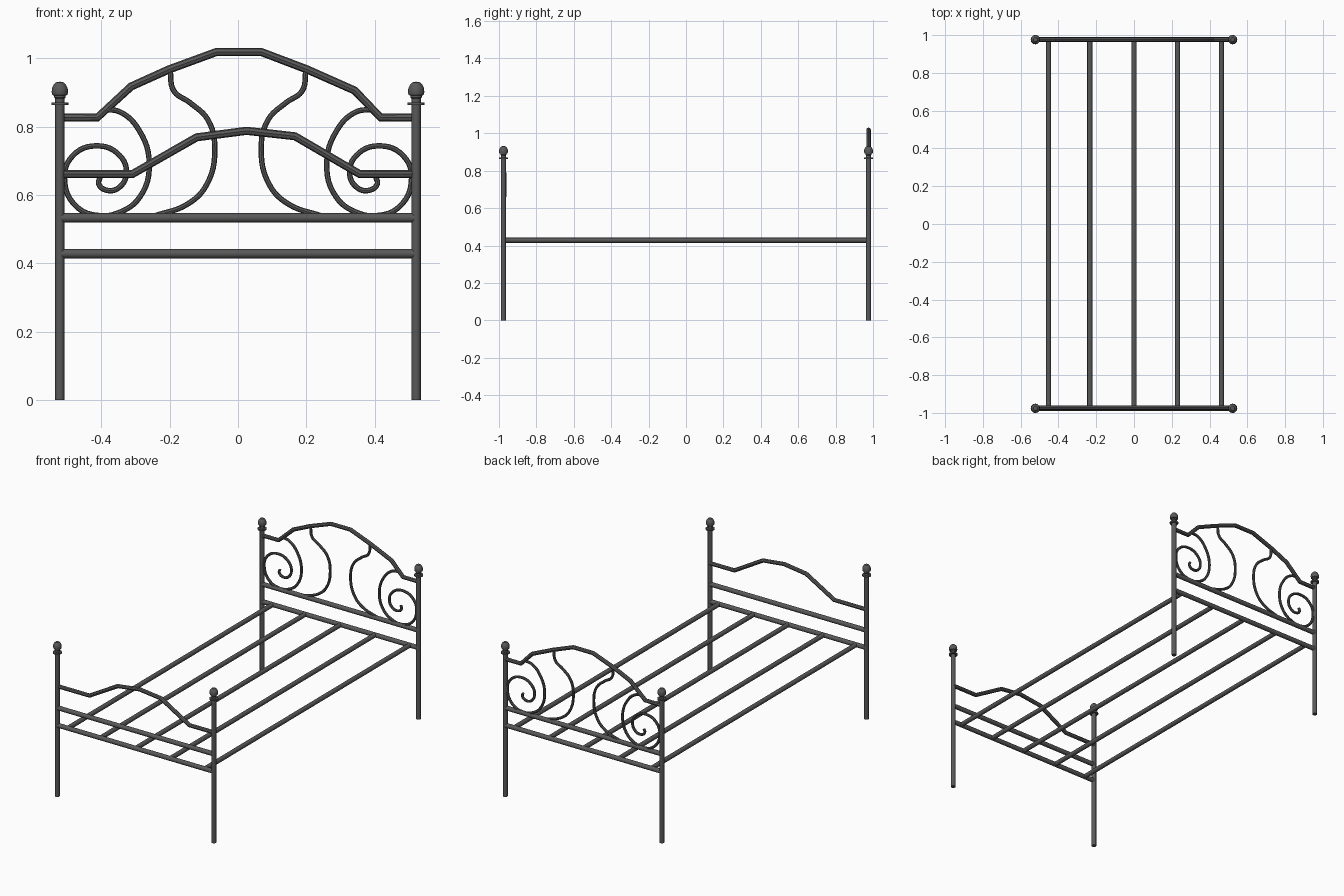
import bpy, bmesh, math

if "Cube" in bpy.data.objects:
    bpy.data.objects.remove(bpy.data.objects["Cube"])

PX, PY = 0.522, 0.976   # post positions

# Dark iron
iron = bpy.data.materials.new("dark_iron")
iron.diffuse_color = (0.1, 0.1, 0.1, 1)
iron.use_nodes = True
iron.node_tree.nodes["Principled BSDF"].inputs["Base Color"].default_value = iron.diffuse_color


def finish(ob, name):
    ob.name = name
    bpy.ops.object.select_all(action='DESELECT')
    ob.select_set(True)
    bpy.context.view_layer.objects.active = ob
    if ob.type == 'CURVE':
        bpy.ops.object.convert(target='MESH')
        ob = bpy.context.view_layer.objects.active
    ob.data.materials.clear()
    ob.data.materials.append(iron)
    bpy.ops.object.shade_smooth_by_angle(angle=math.radians(35))
    return ob


def tube(name, pts, r, smooth=False, sides=8):
    """Round bar along 3D points, mitred or smoothly curved."""
    cu = bpy.data.curves.new(name, 'CURVE')
    cu.dimensions = '3D'
    cu.bevel_depth = r
    cu.bevel_resolution = (sides - 4) // 2
    cu.use_fill_caps = True
    cu.resolution_u = 6
    if smooth:
        sp = cu.splines.new('BEZIER')
        sp.bezier_points.add(len(pts) - 1)
        for bp, p in zip(sp.bezier_points, pts):
            bp.co = p
            bp.handle_left_type = bp.handle_right_type = 'AUTO'
    else:
        sp = cu.splines.new('POLY')
        sp.points.add(len(pts) - 1)
        for pt, p in zip(sp.points, pts):
            pt.co = (*p, 1)
    ob = bpy.data.objects.new(name, cu)
    bpy.context.collection.objects.link(ob)
    return finish(ob, name)


def flat_tube(name, pts, y, r, smooth=False, sides=8):
    """Bar along (x, z) points in the plane y."""
    return tube(name, [(x, y, z) for x, z in pts], r, smooth, sides)


def lathe(name, profile, x, y, sides=12):
    bm = bmesh.new()
    vs = [bm.verts.new((r, 0, z)) for r, z in profile]
    es = [bm.edges.new(p) for p in zip(vs, vs[1:])]
    bmesh.ops.spin(bm, geom=vs + es, axis=(0, 0, 1), cent=(0, 0, 0),
                   angle=math.tau, steps=sides, use_duplicate=False)
    bmesh.ops.remove_doubles(bm, verts=bm.verts, dist=1e-5)
    bmesh.ops.recalc_face_normals(bm, faces=bm.faces)
    me = bpy.data.meshes.new(name)
    bm.to_mesh(me)
    bm.free()
    ob = bpy.data.objects.new(name, me)
    ob.location = (x, y, 0)
    bpy.context.collection.objects.link(ob)
    return finish(ob, name)


# Posts with collar and acorn finial
post = [(0, 0), (0.0135, 0), (0.0135, 0.863), (0.025, 0.863), (0.025, 0.871),
        (0.0135, 0.871), (0.0135, 0.882), (0.017, 0.886), (0.017, 0.891),
        (0.022, 0.893), (0.024, 0.901), (0.023, 0.913), (0.018, 0.923),
        (0.011, 0.930), (0, 0.932)]
for y, end in ((-PY, "foot"), (PY, "head")):
    for x, side in ((-PX, "left"), (PX, "right")):
        lathe(f"{end}_post_{side}", post, x, y)
    # Straight cross rails
    for z, lvl in ((0.533, "upper"), (0.428, "lower")):
        flat_tube(f"{end}_{lvl}_rail", [(-PX, z), (PX, z)], y, 0.0135, sides=12)

# Long bars of the bed base
for i, x in enumerate((-0.452, -0.234, 0.001, 0.231, 0.463)):
    tube(f"base_bar_{i + 1}", [(x, -PY, 0.428), (x, PY, 0.428)], 0.0135, sides=12)

# Angular arched top rails
flat_tube("head_arch", [(-PX, .827), (-.412, .827), (-.313, .918), (-.202, .968),
                        (-.063, 1.019), (.068, 1.019), (.202, .968), (.342, .906),
                        (.418, .827), (PX, .827)], PY, 0.012)
flat_tube("foot_arch", [(-PX, .661), (-.31, .661), (-.121, .769), (.025, .788),
                        (.167, .772), (.357, .661), (PX, .661)], -PY + 0.004, 0.012)

# Headboard scrolls and S-shaped bars, mirrored
scroll = [(-.392, .851), (-.345, .843), (-.29, .79), (-.26, .69), (-.287, .595),
          (-.345, .55), (-.41, .54), (-.472, .565), (-.508, .64), (-.486, .713),
          (-.412, .744), (-.346, .715), (-.327, .665), (-.345, .625),
          (-.38, .613), (-.408, .632), (-.404, .652)]
s_bar = [(-.199, .965), (-.188, .905), (-.14, .87), (-.088, .82), (-.068, .735),
         (-.092, .63), (-.145, .575), (-.25, .537)]
for s, side in ((1, "left"), (-1, "right")):
    flat_tube(f"scroll_{side}", [(s * x, z) for x, z in scroll], PY, 0.008, True)
    flat_tube(f"s_bar_{side}", [(s * x, z) for x, z in s_bar], PY, 0.008, True)
